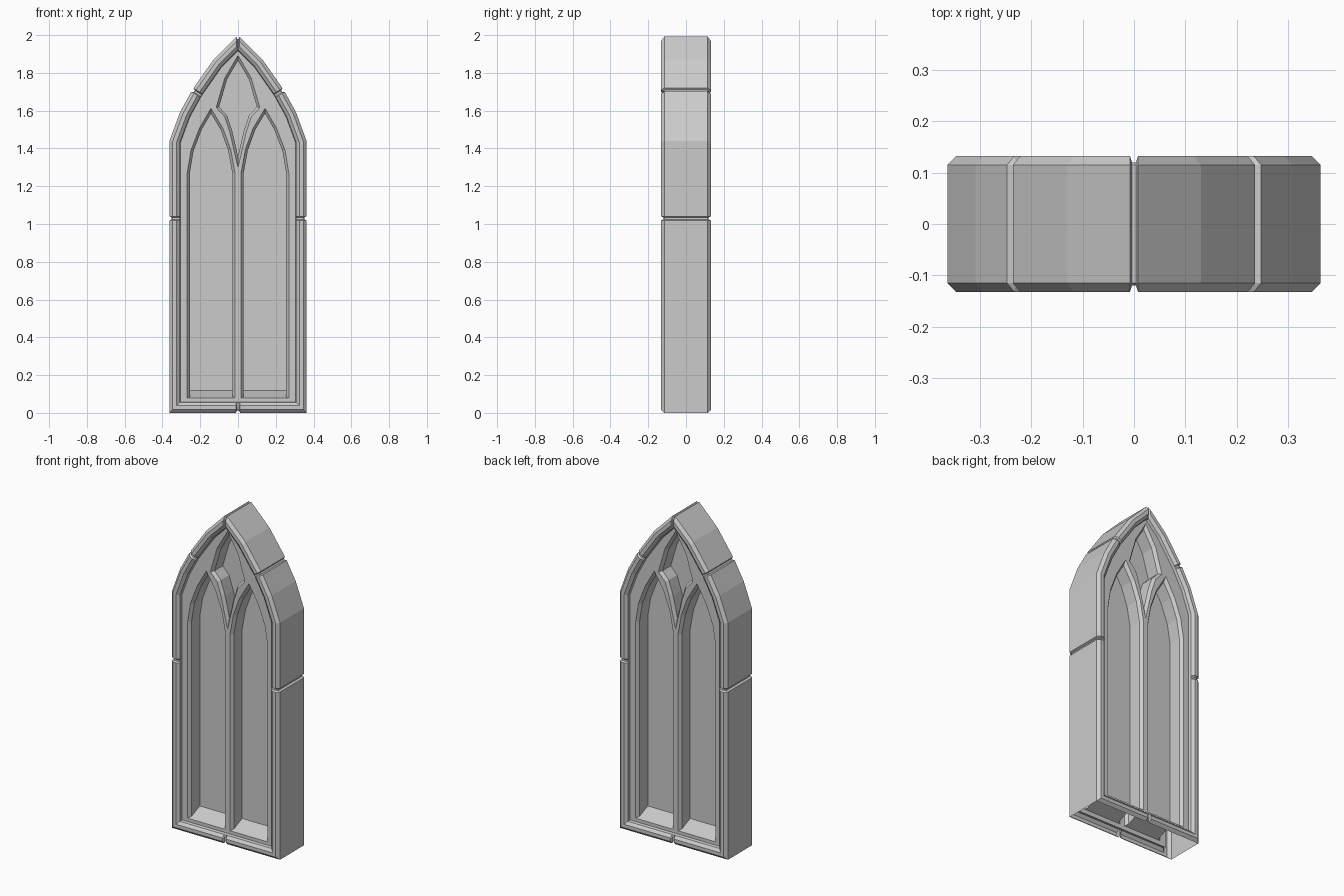
import bpy, bmesh
from mathutils import Vector

if "Cube" in bpy.data.objects:
    bpy.data.objects.remove(bpy.data.objects["Cube"])

V = Vector


def miters(loop):
    """Inward miter vector for each corner of a counter-clockwise (x, z) loop."""
    out = []
    n = len(loop)
    for i in range(n):
        d0 = (loop[i] - loop[i - 1]).normalized()
        d1 = (loop[(i + 1) % n] - loop[i]).normalized()
        n0, n1 = V((-d0.y, d0.x)), V((-d1.y, d1.x))
        m = (n0 + n1).normalized()
        out.append((m / max(m.dot(n0), 0.2), d0, d1))
    return out


def inset(loop, a):
    return [p + m[0] * a for p, m in zip(loop, miters(loop))]


def add_object(name, bm, axis):
    """Make an object whose normals agree, the outermost face along axis facing out."""
    bmesh.ops.recalc_face_normals(bm, faces=bm.faces)
    far = max(bm.faces, key=lambda f: f.calc_center_median().dot(axis)
              + 0.001 * abs(f.normal.dot(axis)))
    if far.normal.dot(axis) < 0:
        bmesh.ops.reverse_faces(bm, faces=bm.faces)
    me = bpy.data.meshes.new(name)
    bm.to_mesh(me)
    bm.free()
    ob = bpy.data.objects.new(name, me)
    bpy.context.collection.objects.link(ob)
    return ob


# Outline of the window; True marks a joint between stones
half = [((0, 0), True), ((.363, 0), False), ((.363, 1.03), True),
        ((.363, 1.44), False), ((.308, 1.59), False), ((.242, 1.71), True),
        ((.13, 1.87), False), ((0, 2.0), True)]
path = half + [((-p[0], p[1]), j) for p, j in half[-2:0:-1]]
outline = [V(p) for p, _ in path]

# Stone frame: chamfered section swept round the outline, grooved at joints
section = [(.058, -.10), (.055, -.118), (.038, -.132), (.017, -.132), (0, -.115)]
section += [(a, -y) for a, y in section[::-1]]
GROOVE, DEPTH = .011, .012
bm = bmesh.new()
rings = []
for (p, joint), (m, d0, d1) in zip(path, miters(outline)):
    p = V(p)
    steps = [(p, 0)]
    if joint:
        steps = [(p - d0 * GROOVE, 0), (p - d0 * GROOVE * .5, DEPTH),
                 (p + d1 * GROOVE * .5, DEPTH), (p + d1 * GROOVE, 0)]
    for q, d in steps:
        ring = []
        for a, y in section:
            c = q + m * max(a, d)
            y = max(-.132 + d, min(.132 - d, y))
            ring.append(bm.verts.new((c.x, y, c.y)))
        rings.append(ring)
for i, r in enumerate(rings):
    s = rings[(i + 1) % len(rings)]
    for k in range(len(section) - 1):
        # the underside is left open
        if k == 4 and max(r[k].co.z, s[k].co.z) < .05:
            continue
        bm.faces.new((r[k], s[k], s[k + 1], r[k + 1]))
add_object("stone_frame", bm, V((1, 0, 0)))

# Tracery: plate with two lancets and a top light
lancet = [(-.255, .12), (-.03, .12), (-.03, 1.27), (-.052, 1.39), (-.092, 1.50),
          (-.143, 1.585), (-.192, 1.50), (-.236, 1.385), (-.255, 1.27)]
top_side = [(0, 1.36), (.03, 1.49), (.058, 1.575), (.10, 1.62), (.058, 1.765),
            (0, 1.865)]
top_light = top_side + [(-x, z) for x, z in top_side[-2:0:-1]]
lancet_r = [(-x, z) for x, z in lancet[::-1]]

bm = bmesh.new()


def loop_verts(pts, y):
    vs = []
    for base, p in pts:
        z = p.y
        if base.y < .13:                     # sloping sill
            z = .12 + .42 * y
        vs.append(bm.verts.new((p.x, y, z)))
    return vs


def loop_edges(vs):
    return [bm.edges.new((vs[i - 1], vs[i])) for i in range(len(vs))]


rim = [bm.verts.new((p.x, -.10, p.y)) for p in inset(outline, .05)]
front_edges = loop_edges(rim)
panes = []
for pts in (lancet, lancet_r, top_light):
    loop = [V(p) for p in pts]
    wide = inset(loop, -.014)
    front = loop_verts(list(zip(loop, wide)), -.10)
    lip = loop_verts(list(zip(loop, loop)), -.082)
    floor = loop_verts(list(zip(loop, loop)), -.003)
    front_edges += loop_edges(front)
    for a, b in ((front, lip), (lip, floor)):
        for i in range(len(a)):
            bm.faces.new((a[i - 1], a[i], b[i], b[i - 1]))
    bm.faces.new(floor)
bmesh.ops.triangle_fill(bm, edges=front_edges, use_beauty=True, use_dissolve=False,
                        normal=(0, -1, 0))
tracery = add_object("tracery", bm, V((0, -1, 0)))
mirror = tracery.modifiers.new("back_side", 'MIRROR')
mirror.use_axis = (False, True, False)
mirror.use_mirror_merge = False
